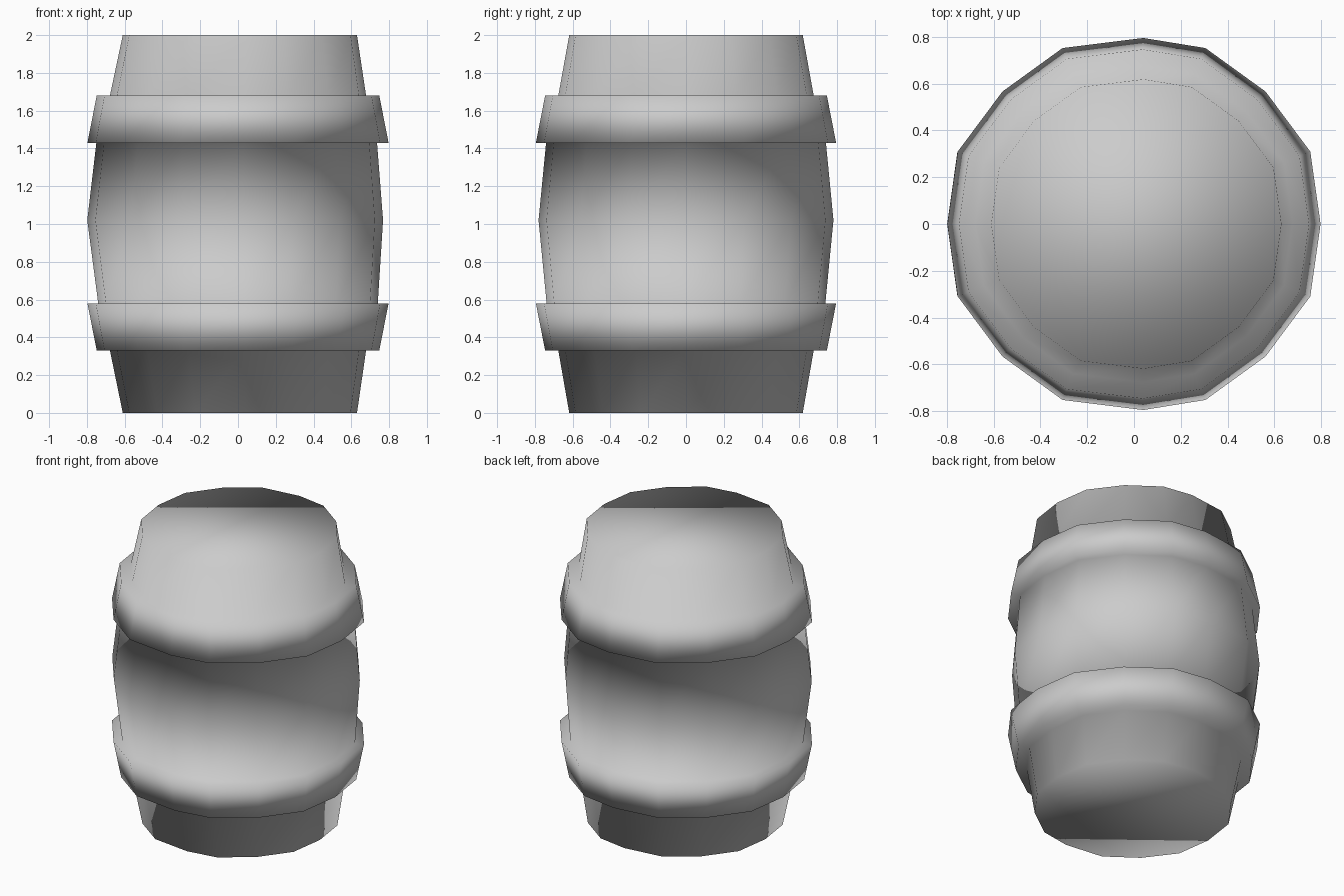
import bpy, bmesh

if "Cube" in bpy.data.objects:
    bpy.data.objects.remove(bpy.data.objects["Cube"])

# Slightly irregular 16-sided cross-section: one quadrant, mirrored
quad = [(1.0, 0.0), (0.945, 0.388), (0.705, 0.71), (0.383, 0.943)]
half = quad + [(0.05, 0.997)] + [(-x, y) for x, y in reversed(quad)]
section = half + [(x, -y) for x, y in reversed(half[1:-1])]

# Barrel profile from floor to lid: (radius, z, x shift)
profile = [
    (0.62, 0.0, 0.01),
    (0.678, 0.33, 0.0),
    # lower hoop
    (0.748, 0.33, 0.0),
    (0.797, 0.58, 0.0),
    (0.74, 0.58, 0.0),
    # belly
    (0.783, 1.02, -0.015),
    (0.743, 1.43, -0.007),
    # upper hoop
    (0.797, 1.43, 0.0),
    (0.748, 1.68, 0.0),
    (0.678, 1.68, 0.0),
    (0.62, 2.0, 0.01),
]

bm = bmesh.new()
rings = [[bm.verts.new((r * x + cx, r * y, z)) for x, y in section]
         for r, z, cx in profile]

# Walls and hoops
n = len(section)
for low, high in zip(rings, rings[1:]):
    for i in range(n):
        j = (i + 1) % n
        bm.faces.new((low[i], low[j], high[j], high[i]))

# Bottom and lid
bm.faces.new(list(reversed(rings[0])))
bm.faces.new(rings[-1])
bmesh.ops.recalc_face_normals(bm, faces=bm.faces[:])

# Smooth shading everywhere, including over the rims
for f in bm.faces:
    f.smooth = True

mesh = bpy.data.meshes.new("barrel")
bm.to_mesh(mesh)
bm.free()
barrel = bpy.data.objects.new("barrel", mesh)
bpy.context.collection.objects.link(barrel)
